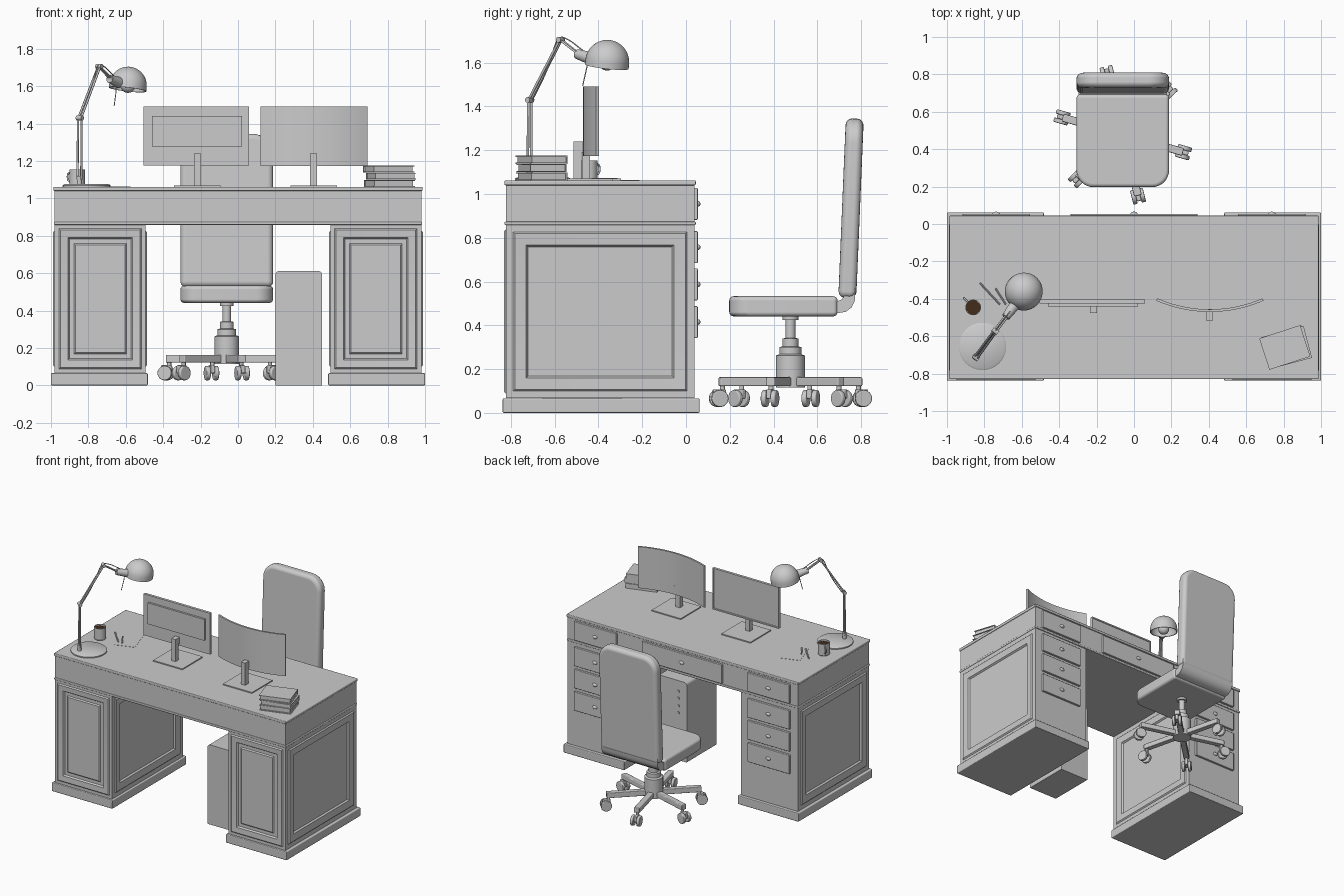
import bpy, bmesh
from math import pi, sin, cos, radians
from mathutils import Matrix, Vector

if "Cube" in bpy.data.objects:
    bpy.data.objects.remove(bpy.data.objects["Cube"])

T = Matrix.Translation
R = Matrix.Rotation
AUTO = []


def finish(name, bm, bevel=0, seg=2, color=None):
    bmesh.ops.recalc_face_normals(bm, faces=bm.faces)
    me = bpy.data.meshes.new(name)
    bm.to_mesh(me)
    bm.free()
    ob = bpy.data.objects.new(name, me)
    bpy.context.collection.objects.link(ob)
    if bevel:
        me.polygons.foreach_set("use_smooth", [True] * len(me.polygons))
        m = ob.modifiers.new("bevel", 'BEVEL')
        m.width, m.segments, m.limit_method, m.harden_normals = bevel, seg, 'ANGLE', True
    else:
        AUTO.append(ob)
    if color:
        mat = bpy.data.materials.new(name)
        mat.diffuse_color = color
        mat.use_nodes = True
        mat.node_tree.nodes["Principled BSDF"].inputs["Base Color"].default_value = mat.diffuse_color
        me.materials.append(mat)
    return ob


def box(name, x, y, z, bevel=0, mat=Matrix(), panels=(), color=None, seg=2):
    """Box from (min, max) ranges; panels = [(normal, [(inset, depth), ...])]."""
    bm = bmesh.new()
    c = [(a + b) / 2 for a, b in (x, y, z)]
    s = [b - a for a, b in (x, y, z)]
    bmesh.ops.create_cube(bm, size=1, matrix=mat @ T(c) @ Matrix.Diagonal((*s, 1)))
    bm.normal_update()
    for n, steps in panels:
        f = max(bm.faces, key=lambda f: f.normal.dot(Vector(n)) * (1 + f.calc_area()))
        for t, d in steps:
            bmesh.ops.inset_individual(bm, faces=[f], thickness=t, depth=d, use_even_offset=True)
    return finish(name, bm, bevel, seg, color)


def cyl(name, p, q, r1, r2=None, n=24, bevel=0):
    p, q = Vector(p), Vector(q)
    bm = bmesh.new()
    rot = (q - p).to_track_quat('Z', 'Y').to_matrix().to_4x4()
    bmesh.ops.create_cone(bm, cap_ends=True, segments=n, radius1=r1, radius2=r2 or r1,
                          depth=(q - p).length, matrix=T((p + q) / 2) @ rot)
    return finish(name, bm, bevel)


def lathe(name, prof, mat, n=40, color=None):
    bm = bmesh.new()
    vs = [bm.verts.new((r, 0, z)) for r, z in prof]
    es = [bm.edges.new(e) for e in zip(vs, vs[1:])]
    bmesh.ops.spin(bm, geom=vs + es, cent=(0, 0, 0), axis=(0, 0, 1), angle=2 * pi, steps=n)
    bmesh.ops.remove_doubles(bm, verts=bm.verts, dist=1e-5)
    bm.transform(mat)
    return finish(name, bm, color=color)


def prism(name, pts, depth, mat, bevel=0, seg=3):
    bm = bmesh.new()
    f = bm.faces.new([bm.verts.new((a, b, -depth / 2)) for a, b in pts])
    top = bmesh.ops.extrude_face_region(bm, geom=[f])['geom']
    bmesh.ops.translate(bm, vec=(0, 0, depth), verts=[v for v in top if isinstance(v, bmesh.types.BMVert)])
    bm.transform(mat)
    return finish(name, bm, bevel, seg)


def rounded(w, h, low, high, n=8):
    """Rounded rectangle outline with separate low and high corner radii."""
    pts = []
    for sx, sy, r, a0 in ((1, 1, high, 0), (-1, 1, high, 90), (-1, -1, low, 180), (1, -1, low, 270)):
        for i in range(n + 1):
            a = radians(a0 + 90 * i / n)
            pts.append((sx * (w / 2 - r) + r * cos(a), sy * (h / 2 - r) + r * sin(a)))
    return pts


def wire(name, pts, r, smooth=False):
    cu = bpy.data.curves.new(name, 'CURVE')
    cu.dimensions, cu.bevel_depth, cu.bevel_resolution, cu.use_fill_caps = '3D', r, 2, True
    sp = cu.splines.new('NURBS' if smooth else 'POLY')
    sp.points.add(len(pts) - 1)
    for p, c in zip(sp.points, pts):
        p.co = (*c, 1)
    if smooth:
        sp.use_endpoint_u, sp.order_u = True, 3
    bpy.context.collection.objects.link(bpy.data.objects.new(name, cu))


# Desk: top, frieze, bead
box("desk_top", (-.987, .987), (-.83, .045), (1.04, 1.062), .006)
box("desk_frieze", (-.98, .98), (-.823, .038), (.86, 1.04))
box("desk_bead", (-.985, .985), (-.83, .045), (.858, .874), .006)


def drawer(name, cx, w, z0, z1):
    box(name, (cx - w / 2, cx + w / 2), (.03, .054), (z0, z1), .005)
    bm = bmesh.new()
    bmesh.ops.create_uvsphere(bm, u_segments=16, v_segments=8, radius=1,
                              matrix=T((cx, .054, (z0 + z1) / 2)) @ Matrix.Diagonal((.02, .012, .013, 1)))
    finish(name + "_pull", bm)


# Pedestals with framed panels, plinths and drawers
side = [(.033, 0), (.008, .008), (.052, -.004), (.008, -.012)]
front = [(.022, 0), (.008, .008), (.04, -.004), (.008, -.012), (.024, 0), (.008, .008)]
for s, tag in ((-1, "left"), (1, "right")):
    xr = sorted((s * .495, s * .98))
    box(tag + "_pedestal", xr, (-.823, .038), (.067, .86),
        panels=[((-1, 0, 0), side), ((1, 0, 0), side), ((0, -1, 0), front)])
    box(tag + "_plinth", sorted((s * .482, s)), (-.838, .062), (0, .066), .006)
    for i, z in enumerate((.955, .757, .587, .415)):
        drawer(f"{tag}_drawer_{i}", s * .737, .36, z - .073, z + .073)
drawer("center_drawer", 0, .68, .882, 1.028)

# Computer tower
tower = prism("computer_tower", rounded(.25, .612, .004, .022), .36,
              T((.325, -.475, .306)) @ R(pi / 2, 4, 'X'))
for i in range(4):
    cyl("tower_button", (.27, -.297, .53 - i * .055), (.27, -.288, .53 - i * .055), .01, n=16)

# Flat monitor
screen = [((0, 1, 0), [(.01, 0), (.002, -.004)])]
box("flat_monitor", (-.505, .06), (-.425, -.405), (1.175, 1.492), panels=screen)
box("flat_monitor_back", (-.46, .022), (-.44, -.42), (1.277, 1.44))
# Curved monitor
arc = [radians(-23.6 + 47.2 * i / 20) for i in range(21)]
prism("curved_monitor", [(.716 * sin(a), -.716 * cos(a)) for a in arc] +
      [(.702 * sin(a), -.702 * cos(a)) for a in reversed(arc)], .318, T((.406, .246, 1.332)))
for tag, x, y in (("flat", -.217, -.42), ("curved", .404, -.46)):
    box(tag + "_monitor_foot", (x - .124, x + .124), (y - .124, y + .124), (1.06, 1.07))
    box(tag + "_monitor_post", (x - .018, x + .018), (y - .055, y - .018), (1.07, 1.24))
    box(tag + "_monitor_arm", (x - .018, x + .018), (y - .03, y + .005), (1.19, 1.24))

# Stack of books: covers, spine, pages
for i, (a, dx) in enumerate(((17, 0), (15, .008), (18, -.004))):
    m = T((.81 + dx, -.66, 1.062 + i * .038)) @ R(radians(a), 4, 'Z')
    for z in (0, .032):
        box(f"book_{i}_cover", (-.115, .115), (-.088, .088), (z, z + .005), mat=m)
    box(f"book_{i}_spine", (-.115, .115), (.082, .088), (.005, .032), mat=m)
    box(f"book_{i}_pages", (-.108, .108), (-.08, .083), (.004, .033), mat=m)

# Mug with drink, paper, pens
mug = T((-.86, -.446, 1.062))
lathe("mug", [(0, 0), (.038, 0), (.042, .005), (.042, .092), (.037, .092), (.037, .01), (0, .01)], mug)
lathe("drink", [(0, .08), (.0372, .08)], mug, color=(.06, .025, .01, 1))
wire("mug_handle", [(-.888, -.418, 1.14), (-.907, -.399, 1.138), (-.912, -.394, 1.115),
                    (-.907, -.399, 1.09), (-.888, -.418, 1.085)], .005, True)
box("paper", (-.075, .075), (-.115, .115), (0, .0015), mat=T((-.682, -.345, 1.062)) @ R(radians(18), 4, 'Z'),
    color=(.9, .9, .9, 1))
for p, q in (((-.824, -.315), (-.717, -.43)), ((-.74, -.345), (-.685, -.43))):
    cyl("pen", (*p, 1.068), (*q, 1.068), .005, n=10)

# Desk lamp
lathe("lamp_base", [(0, 0), (.127, 0), (.127, .01), (.118, .016), (0, .018)], T((-.81, -.655, 1.06)))
foot, elbow = Vector((-.848, -.715, 1.07)), Vector((-.846, -.714, 1.43))
tip, head = Vector((-.742, -.573, 1.705)), Vector((-.68, -.49, 1.64))
shade = Vector((-.588, -.36, 1.604))
fwd, out = Vector((.6, .8, 0)), Vector((.8, -.6, 0))
cyl("lamp_pivot", foot, foot + Vector((0, 0, .05)), .014)
for s in (-1, 1):
    wire("lamp_lower_rod", [foot + out * .013 * s + Vector((0, 0, .03)), elbow + out * .011 * s], .006)
    wire("lamp_upper_rod", [elbow + out * .009 * s, tip + out * .007 * s], .006)
    wire("lamp_head_rod", [tip + out * .007 * s, head + out * .007 * s], .005)
for p in (elbow, tip, head):
    cyl("lamp_joint", p - out * .018, p + out * .018, .013, n=16)
wire("lamp_cable", [elbow + fwd * .015, (tip + elbow) / 2 + fwd * .02, tip - fwd * .02 + Vector((0, 0, .02)),
                    tip + fwd * .05 + Vector((0, 0, .0)), head + Vector((0, 0, .03)), head + fwd * .05], .003, True)
cyl("lamp_socket", head - fwd * .01, head + fwd * .075 - Vector((0, 0, .022)), .022, .03)
wire("lamp_pull_chain", [(-.65, -.445, 1.62), (-.652, -.455, 1.57), (-.662, -.472, 1.495)], .0025)
dome = [(.1 * sin(i * pi / 24), .1 * cos(i * pi / 24)) for i in range(13)]
lathe("lamp_shade", dome + [(.101, -.022), (.094, -.022)] +
      [(r * .94, z * .94) for r, z in reversed(dome)], T(shade) @ R(radians(9), 4, Vector((-.7, .7, 0))))
bm = bmesh.new()
bmesh.ops.create_uvsphere(bm, u_segments=20, v_segments=12, radius=.04, matrix=T(shade))
finish("lamp_bulb", bm)

# Chair seat, backrest and the curved plate joining them
cx, cy = -.06, .477
prism("chair_seat", rounded(.495, .495, .09, .02), .092, T((cx, .445, .487)), .034, 4)
prism("chair_backrest", rounded(.495, .82, .03, .11), .082,
      T((cx, .754, .935)) @ R(radians(87.6), 4, 'X'), .032, 4)
plate = [(.6, .455), (.69, .455), (.73, .462), (.757, .482), (.772, .515), (.774, .57), (.73, .57),
         (.726, .54), (.712, .518), (.69, .51), (.6, .51)]
prism("chair_joining_plate", plate, .475,
      T((cx, 0, 0)) @ Matrix(((0, 0, 1, 0), (1, 0, 0, 0), (0, 1, 0, 0), (0, 0, 0, 1))))

# Chair column
lathe("chair_column", [(0, .115), (.066, .115), (.066, .262), (.05, .268), (.05, .3), (.036, .304), (.036, .335),
                       (.036, .43 - .09), (.023, .342), (.023, .425), (.036, .425), (.036, .445), (0, .445)],
      T((cx, cy, 0)))

# Six-armed base with twin-wheel casters
for k in range(6):
    m = T((cx, cy, 0)) @ R(radians(-16 + 60 * k), 4, 'Z')
    box("chair_base_arm", (.04, .335), (-.021, .021), (.122, .163), .006, m)
    cyl("caster_stem", m @ Vector((.32, 0, .07)), m @ Vector((.32, 0, .13)), .011, n=16)
    box("caster_hood", (.305, .365), (-.012, .012), (.065, .108), .006, m)
    for s in (-1, 1):
        cyl("caster_wheel", m @ Vector((.338, s * .011, .066)), m @ Vector((.338, s * .035, .066)), .039, bevel=.006)

# Smooth shading with sharp edges kept
for ob in AUTO:
    ob.select_set(True)
bpy.context.view_layer.objects.active = AUTO[0]
bpy.ops.object.shade_smooth_by_angle(angle=radians(35))
